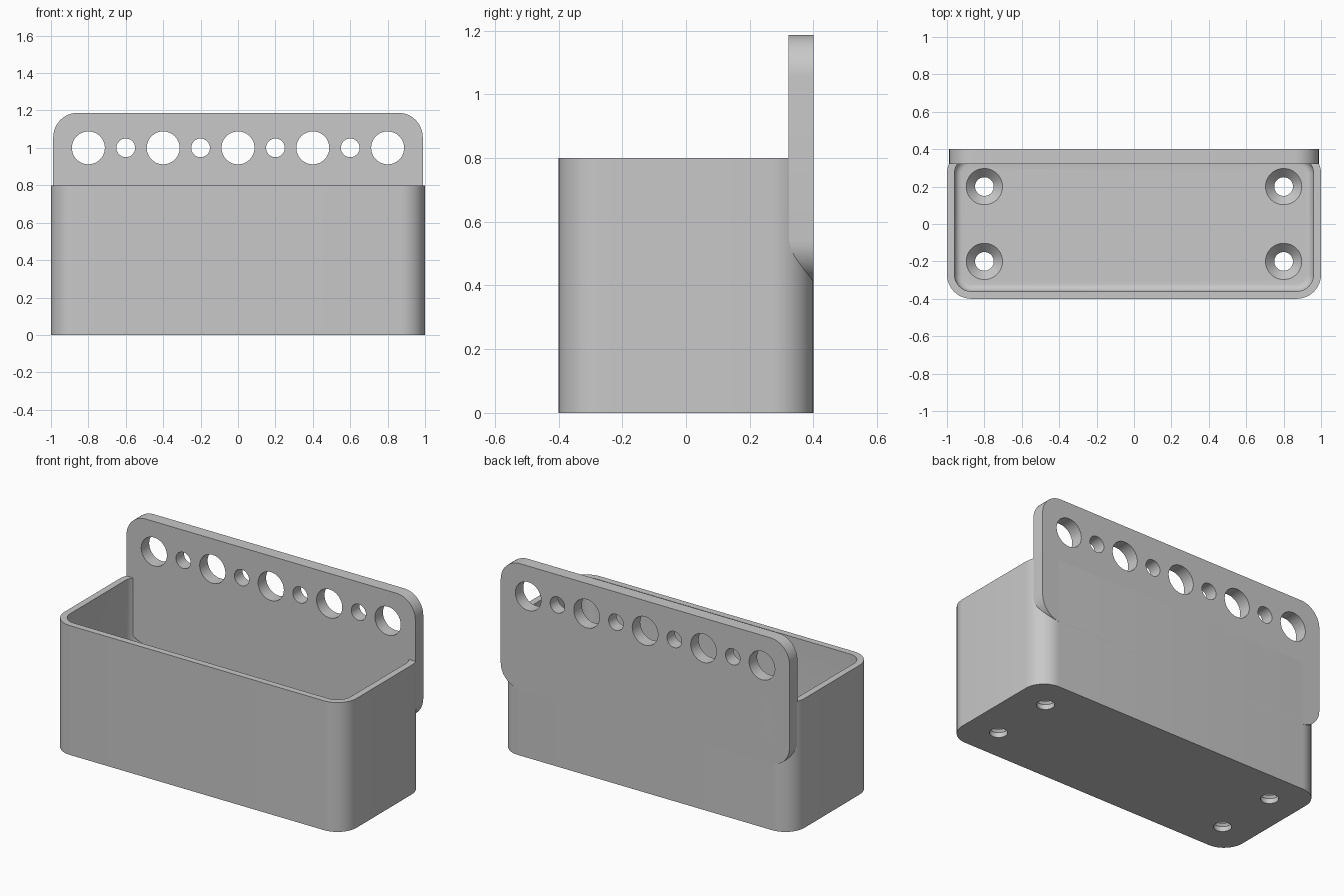
import bpy
import bmesh
from math import sin, cos, pi, radians

old = bpy.data.objects.get("Cube")
if old:
    bpy.data.objects.remove(old)

grey = bpy.data.materials.new("light grey")
grey.use_nodes = True
grey.diffuse_color = (0.58, 0.58, 0.58, 1)
grey.node_tree.nodes["Principled BSDF"].inputs["Base Color"].default_value = grey.diffuse_color

HALF_X, HALF_Y, HEIGHT = 1.0, 0.4, 0.8
RADIUS, WALL, FLOOR, FILLET = 0.13, 0.04, 0.08, 0.04
STEPS = 12


def rounded_rect(hx, hy, r):
    """Counter-clockwise outline of a rounded rectangle."""
    pts = []
    for i, (sx, sy) in enumerate([(1, 1), (-1, 1), (-1, -1), (1, -1)]):
        for k in range(STEPS + 1):
            a = (i + k / STEPS) * pi / 2
            pts.append((sx * (hx - r) + r * cos(a), sy * (hy - r) + r * sin(a)))
    return pts


def circle(r, sides=48):
    return [(r * cos(2 * pi * k / sides), r * sin(2 * pi * k / sides)) for k in range(sides)]


def loft(name, rings):
    """Skin a stack of (outline, height) rings and cap both ends."""
    bm = bmesh.new()
    loops = [[bm.verts.new((x, y, z)) for x, y in pts] for pts, z in rings]
    for a, b in zip(loops, loops[1:]):
        for i in range(len(a)):
            j = (i + 1) % len(a)
            bm.faces.new((a[i], a[j], b[j], b[i]))
    bm.faces.new(loops[0][::-1])
    bm.faces.new(loops[-1])
    bmesh.ops.recalc_face_normals(bm, faces=bm.faces)
    mesh = bpy.data.meshes.new(name)
    bm.to_mesh(mesh)
    bm.free()
    mesh.materials.append(grey)
    obj = bpy.data.objects.new(name, mesh)
    bpy.context.collection.objects.link(obj)
    return obj


def cut(obj, cutters):
    """Subtract the cutters, apply the result and discard them."""
    for c in cutters:
        c.hide_render = True
        mod = obj.modifiers.new("hole", 'BOOLEAN')
        mod.operation, mod.solver, mod.object = 'DIFFERENCE', 'EXACT', c
    bpy.context.view_layer.update()
    graph = bpy.context.evaluated_depsgraph_get()
    mesh = bpy.data.meshes.new_from_object(obj.evaluated_get(graph))
    obj.modifiers.clear()
    obj.data = mesh
    for c in cutters:
        bpy.data.objects.remove(c)


def smooth(obj):
    bpy.ops.object.select_all(action='DESELECT')
    obj.select_set(True)
    bpy.context.view_layer.objects.active = obj
    bpy.ops.object.shade_smooth_by_angle(angle=radians(30))


# Open bin with rounded corners and a filleted floor
def inset(d):
    return rounded_rect(HALF_X - d, HALF_Y - d, RADIUS - d)


rings = [(inset(0), 0), (inset(0), HEIGHT), (inset(WALL), HEIGHT)]
for k in range(7):
    a = k / 6 * pi / 2
    rings.append((inset(WALL + FILLET * (1 - cos(a))), FLOOR + FILLET * (1 - sin(a))))
storage_bin = loft("storage_bin", rings)

# Countersunk screw holes in the floor
screws = []
for x in (-0.8, 0.8):
    for y in (-0.2, 0.2):
        c = loft("screw_cutter", [(circle(0.05), -0.1), (circle(0.05), 0.03),
                                  (circle(0.097), FLOOR), (circle(0.097), 0.15)])
        c.location = (x, y, 0)
        screws.append(c)
cut(storage_bin, screws)
smooth(storage_bin)

# Upright back plate, standing on its edge against the rear wall
BOTTOM, TOP, FRONT = 0.41, 1.187, 0.322
outline = rounded_rect(0.988, (TOP - BOTTOM) / 2, 0.13)
back_plate = loft("back_plate", [(outline, -HALF_Y), (outline, -FRONT)])
back_plate.rotation_euler.x = pi / 2
back_plate.location.z = (TOP + BOTTOM) / 2

# Row of alternating large and small tool holes
tools = []
for i in range(9):
    r = 0.05 if i % 2 else 0.088
    c = loft("tool_cutter", [(circle(r), -0.6), (circle(r), -0.2)])
    c.rotation_euler.x = pi / 2
    c.location = (-0.8 + 0.2 * i, 0, 1.0)
    tools.append(c)
cut(back_plate, tools)
smooth(back_plate)
